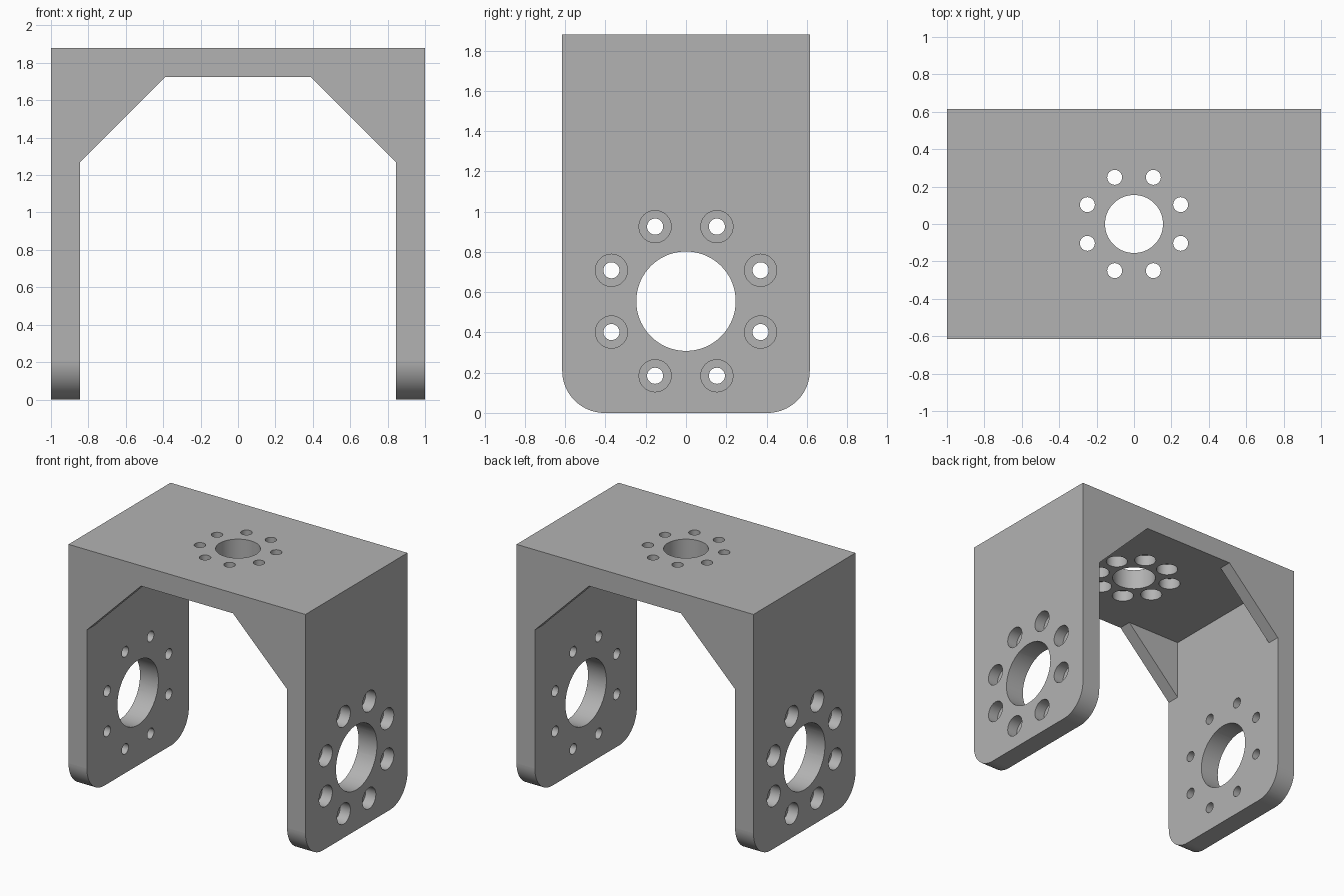
import bpy, bmesh, math
from mathutils import Vector

if "Cube" in bpy.data.objects:
    bpy.data.objects.remove(bpy.data.objects["Cube"], do_unlink=True)

HALF_W, HALF_D, HEIGHT = 1.0, 0.615, 1.88
WALL = 0.155                      # plate thickness
GUSSET, GUSSET_T = 0.457, 0.10    # corner web size and thickness
CORNER_R = 0.21
BORE_Z = 0.555
SINK = 0.085                      # counterbore depth
IN_X, IN_Z = HALF_W - WALL, HEIGHT - WALL

grey = bpy.data.materials.new("plain grey")
grey.use_nodes = True
colour = (0.45, 0.45, 0.45, 1)
grey.diffuse_color = colour
grey.node_tree.nodes["Principled BSDF"].inputs["Base Color"].default_value = colour


def finish(bm, name):
    bmesh.ops.recalc_face_normals(bm, faces=bm.faces[:])
    mesh = bpy.data.meshes.new(name)
    bm.to_mesh(mesh)
    bm.free()
    obj = bpy.data.objects.new(name, mesh)
    bpy.context.scene.collection.objects.link(obj)
    mesh.materials.append(grey)
    return obj


def prism(name, profile, depth):
    """Extrude an x-z outline from y = -depth to y = +depth."""
    bm = bmesh.new()
    face = bm.faces.new([bm.verts.new((x, -depth, z)) for x, z in profile])
    moved = bmesh.ops.extrude_face_region(bm, geom=[face])["geom"]
    verts = [v for v in moved if isinstance(v, bmesh.types.BMVert)]
    bmesh.ops.translate(bm, verts=verts, vec=(0, 2 * depth, 0))
    return finish(bm, name)


def add_stepped_rod(bm, place, stations, segs):
    """Closed round rod; stations are (distance along axis, radius)."""
    rings = []
    for t, r in stations:
        angles = [2 * math.pi * i / segs for i in range(segs)]
        rings.append([bm.verts.new(place(t, r * math.cos(a), r * math.sin(a)))
                      for a in angles])
    for a, b in zip(rings, rings[1:]):
        for i in range(segs):
            j = (i + 1) % segs
            bm.faces.new((a[i], a[j], b[j], b[i]))
    bm.faces.new(rings[0][::-1])
    bm.faces.new(rings[-1])


def hole_pattern(name, axis, bore_r, ring_r, span, steps):
    """Central bore surrounded by eight counterbored screw holes."""
    def placer(cu, cv):
        if axis == "X":
            return lambda t, u, v: Vector((t, cu + u, BORE_Z + cv + v))
        return lambda t, u, v: Vector((cu + u, cv + v, t))
    bm = bmesh.new()
    add_stepped_rod(bm, placer(0, 0), [(t, bore_r) for t in span], 72)
    for k in range(8):
        a = math.pi / 8 + k * math.pi / 4
        add_stepped_rod(bm, placer(ring_r * math.cos(a), ring_r * math.sin(a)),
                        steps, 32)
    return finish(bm, name)


# Solid block with rounded lower corners
bm = bmesh.new()
bmesh.ops.create_cube(bm, size=1)
for v in bm.verts:
    v.co = (v.co.x * 2 * HALF_W, v.co.y * 2 * HALF_D, (v.co.z + 0.5) * HEIGHT)
lower = [e for e in bm.edges
         if all(v.co.z < 0.01 for v in e.verts)
         and abs(e.verts[0].co.x - e.verts[1].co.x) > 1]
bmesh.ops.bevel(bm, geom=lower, offset=CORNER_R, segments=20,
                profile=0.5, affect="EDGES")
bracket = finish(bm, "bracket")

# Opening with slanted upper corners, then the pocket between the gussets
gx, gz = IN_X - GUSSET, IN_Z - GUSSET
arch = prism("arch_cutter", [(-IN_X, -0.2), (IN_X, -0.2), (IN_X, gz),
                             (gx, IN_Z), (-gx, IN_Z), (-IN_X, gz)], 1.0)
pocket = prism("pocket_cutter", [(-IN_X, -0.3), (IN_X, -0.3),
                                 (IN_X, IN_Z), (-IN_X, IN_Z)],
               HALF_D - GUSSET_T)

# Holes in both legs (sunk outside) and in the top plate (sunk underneath)
sx = HALF_W - SINK
leg_holes = hole_pattern("leg_hole_cutter", "X", 0.247, 0.401, (-1.1, 1.1),
                         [(-1.1, 0.08), (-sx, 0.08), (-sx, 0.04),
                          (sx, 0.04), (sx, 0.08), (1.1, 0.08)])
sz = IN_Z + SINK
top_holes = hole_pattern("top_hole_cutter", "Z", 0.155, 0.27, (1.6, 2.0),
                         [(1.6, 0.077), (sz, 0.077), (sz, 0.04), (2.0, 0.04)])

cutters = [arch, pocket, leg_holes, top_holes]
for cutter in cutters:
    cutter.hide_render = True
    mod = bracket.modifiers.new(cutter.name, "BOOLEAN")
    mod.operation = "DIFFERENCE"
    mod.solver = "EXACT"
    mod.object = cutter

# Bake the cuts and drop the helpers
bpy.context.view_layer.update()
graph = bpy.context.evaluated_depsgraph_get()
result = bpy.data.meshes.new_from_object(bracket.evaluated_get(graph))
bracket.modifiers.clear()
bracket.data = result
for cutter in cutters:
    bpy.data.objects.remove(cutter, do_unlink=True)
result.materials.clear()
result.materials.append(grey)
for poly in result.polygons:
    poly.material_index = 0

# Smooth round walls, flat plates
bpy.ops.object.select_all(action="DESELECT")
bracket.select_set(True)
bpy.context.view_layer.objects.active = bracket
bpy.ops.object.shade_smooth_by_angle(angle=math.radians(30))
for poly in bracket.data.polygons:
    if poly.area > 0.03:
        poly.use_smooth = False
